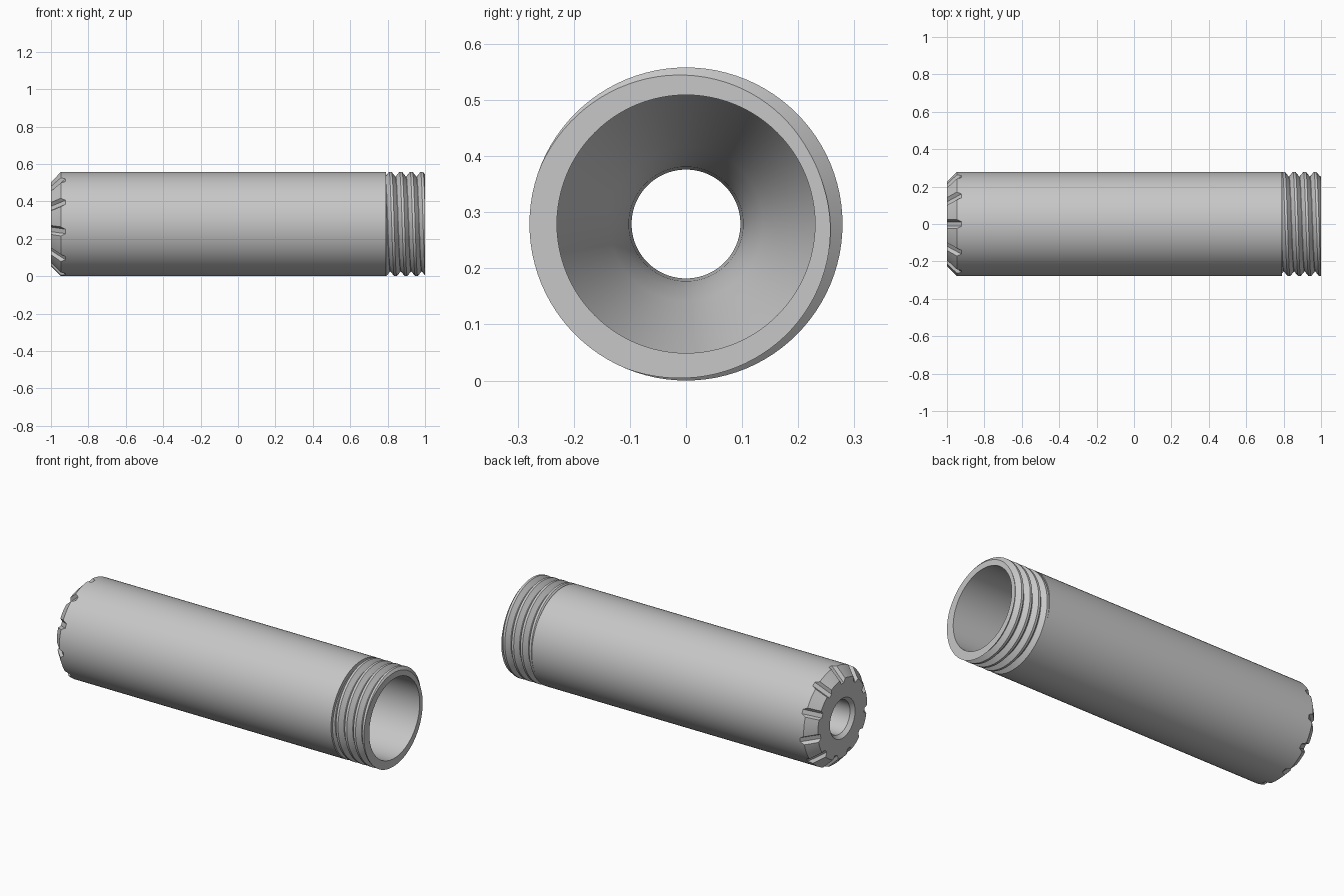
import bpy, bmesh, math
from mathutils import Vector

R = 0.279            # outer radius, also height of the axis
BORE = 0.23          # radius of the wide inner bore
STEPS = 96
NOTCHES = 11
PITCH = 0.056
NECK = 0.79          # where the thread begins

if "Cube" in bpy.data.objects:
    bpy.data.objects.remove(bpy.data.objects["Cube"], do_unlink=True)

metal = bpy.data.materials.new("grey metal")
metal.use_nodes = True
colour = (0.57, 0.57, 0.57, 1)
metal.diffuse_color = colour
for node in metal.node_tree.nodes:
    if node.type == 'BSDF_PRINCIPLED':
        node.inputs["Base Color"].default_value = colour


def around(x, r, angle, side=0.0):
    """Point at radius r and sideways offset, turned about the long axis."""
    c, s = math.cos(angle), math.sin(angle)
    return Vector((x, r * c - side * s, R + r * s + side * c))


def make_object(name, bm):
    bmesh.ops.remove_doubles(bm, verts=bm.verts[:], dist=1e-5)
    bmesh.ops.recalc_face_normals(bm, faces=bm.faces[:])
    mesh = bpy.data.meshes.new(name)
    bm.to_mesh(mesh)
    bm.free()
    mesh.materials.append(metal)
    obj = bpy.data.objects.new(name, mesh)
    bpy.context.collection.objects.link(obj)
    return obj


def lathe(name, profile_at):
    """Closed profile of (x, r) points, which may change with the angle."""
    bm = bmesh.new()
    rings = []
    for i in range(STEPS + 1):
        a = 2 * math.pi * i / STEPS
        rings.append([bm.verts.new(around(x, r, a)) for x, r in profile_at(a)])
    for p, q in zip(rings, rings[1:]):
        for j in range(len(p)):
            k = (j + 1) % len(p)
            bm.faces.new((p[j], p[k], q[k], q[j]))
    return make_object(name, bm)


def smooth(obj):
    bpy.ops.object.select_all(action='DESELECT')
    obj.select_set(True)
    bpy.context.view_layer.objects.active = obj
    bpy.ops.object.shade_smooth_by_angle(angle=math.radians(25))


# Barrel: chamfered crown end, long tube, funnel leading to the small bore
barrel_profile = [
    (-0.98, 0.097), (-1, 0.115), (-1, 0.225), (-0.947, R), (-0.9, R),
    (NECK, R), (NECK, 0.24), (0.3, 0.24), (0.3, BORE), (0.29, 0.226),
    (0.07, 0.137), (0.0, 0.115), (-0.08, 0.102), (-0.15, 0.097),
]
barrel = lathe("barrel", lambda a: barrel_profile)

# Crown notches: trapezoid grooves running along the chamfer
along = Vector((1, 1)) / math.sqrt(2)
outward = Vector((-1, 1)) / math.sqrt(2)
floor_start = Vector((-1, 0.201))
section = [(-0.012, 0), (0.012, 0), (0.05, 0.05), (-0.05, 0.05)]
bm = bmesh.new()
for n in range(NOTCHES):
    a = math.pi / 2 + 2 * math.pi * n / NOTCHES
    ends = []
    for s in (-0.04, 0.16):
        ring = []
        for side, height in section:
            p = floor_start + along * s + outward * height
            ring.append(bm.verts.new(around(p.x, p.y, a, side)))
        ends.append(ring)
    bm.faces.new(ends[0])
    bm.faces.new(ends[1])
    for j in range(4):
        k = (j + 1) % 4
        bm.faces.new((ends[0][j], ends[0][k], ends[1][k], ends[1][j]))
cutter = make_object("notch_cutter", bm)
cutter.hide_render = True

cut = barrel.modifiers.new("notches", 'BOOLEAN')
cut.operation = 'DIFFERENCE'
cut.solver = 'EXACT'
cut.object = cutter
bpy.context.view_layer.objects.active = barrel
bpy.ops.object.modifier_apply(modifier=cut.name)
bpy.data.objects.remove(cutter, do_unlink=True)
smooth(barrel)

# Threaded neck: helical ridge trimmed flat at both ends, with an inner sleeve
CREST, ROOT = R, 0.254
thread = [(0.0, CREST), (0.24, CREST), (0.6, ROOT), (0.64, ROOT), (1.0, CREST)]
PHASE = 0.687


def thread_radius(u):
    u %= 1.0
    for (u0, r0), (u1, r1) in zip(thread, thread[1:]):
        if u <= u1:
            return r0 + (r1 - r0) * (u - u0) / (u1 - u0)
    return CREST


def neck_profile(a):
    turn = a / (2 * math.pi)
    points = [(0.3, BORE), (0.3, 0.24), (NECK, 0.24)]
    for k in range(-6, 3):
        for u, _ in thread[:-1]:
            x = 1 + PITCH * (k + u - PHASE + turn)
            x = min(max(x, NECK), 1)
            points.append((x, thread_radius((x - 1) / PITCH + PHASE - turn)))
    return points + [(1, BORE)]


neck = lathe("threaded_neck", neck_profile)
smooth(neck)
